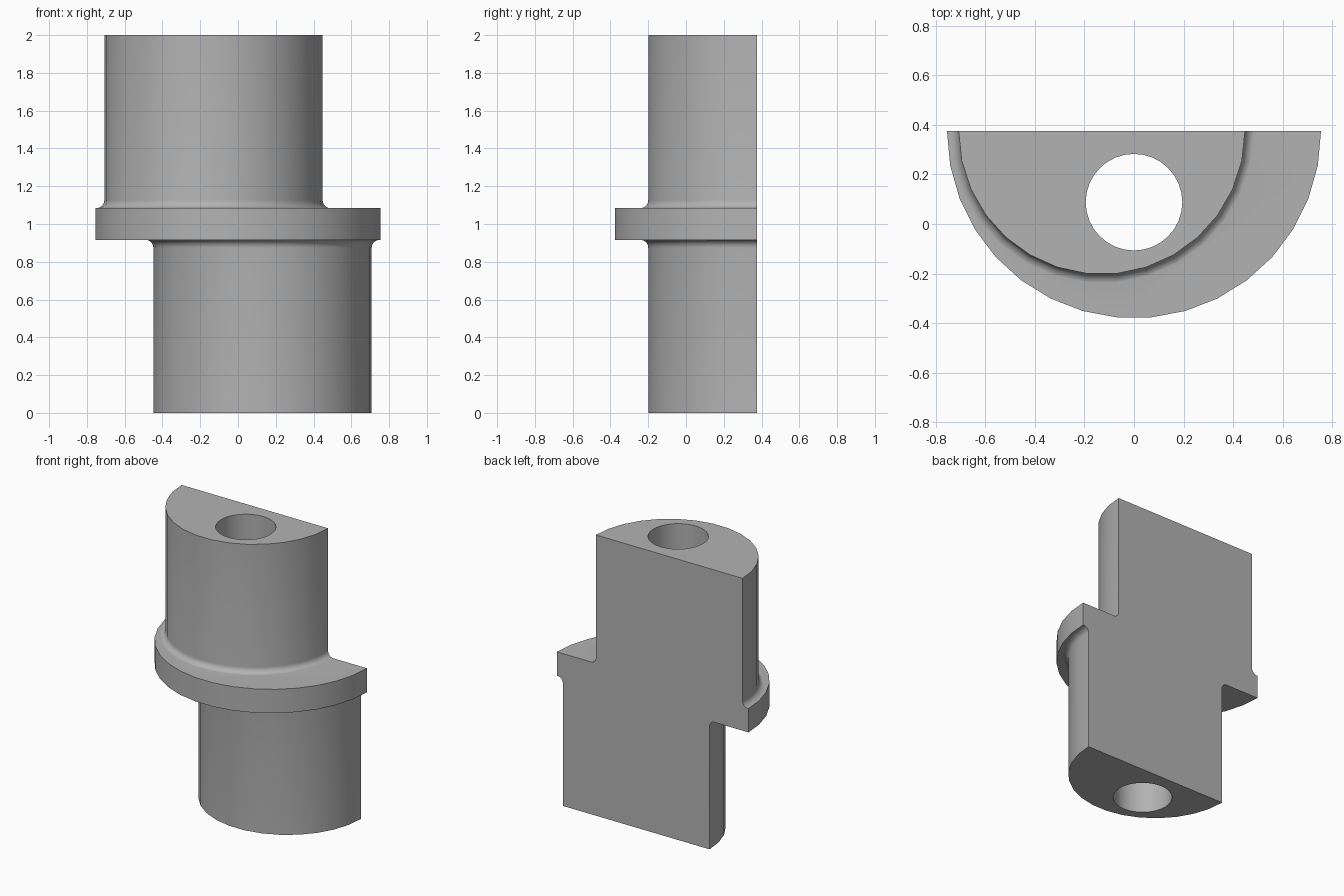
import bpy
import bmesh
from math import pi, sin, cos

if "Cube" in bpy.data.objects:
    bpy.data.objects.remove(bpy.data.objects["Cube"])

BACK = 0.375            # plane of the flat back, through every turned axis
MID = 1.0               # height of the flange centre
HALF_FLANGE = 0.085
SHAFT_R, FILLET, OFFSET = 0.578, 0.042, 0.13

grey = bpy.data.materials.new("plain grey")
grey.use_nodes = True
colour = (0.45, 0.45, 0.45, 1)
grey.diffuse_color = colour
grey.node_tree.nodes["Principled BSDF"].inputs["Base Color"].default_value = colour


def turned(name, profile, x, y, sides):
    """Closed solid turned from (radius, z) points about a vertical axis."""
    bm = bmesh.new()
    rings = [[bm.verts.new((x + r * cos(2 * pi * i / sides),
                            y + r * sin(2 * pi * i / sides), z))
              for i in range(sides)] for r, z in profile]
    for a, b in zip(rings, rings[1:]):
        for i in range(sides):
            j = (i + 1) % sides
            bm.faces.new((a[i], a[j], b[j], b[i]))
    bm.faces.new(rings[0])
    bm.faces.new(rings[-1])
    bmesh.ops.recalc_face_normals(bm, faces=bm.faces)
    mesh = bpy.data.meshes.new(name)
    bm.to_mesh(mesh)
    bm.free()
    mesh.materials.append(grey)
    obj = bpy.data.objects.new(name, mesh)
    bpy.context.collection.objects.link(obj)
    return obj


def shaft(name, side, x):
    """Shaft with a fillet at the flange; side is 1 above and -1 below."""
    root = HALF_FLANGE - 0.001
    profile = [(SHAFT_R - 0.05, -0.01), (SHAFT_R, root - 0.02)]
    steps = 6
    for i in range(steps + 1):
        a = pi / 2 * i / steps
        profile.append((SHAFT_R + FILLET * (1 - sin(a)),
                        root + FILLET * (1 - cos(a))))
    profile.append((SHAFT_R, 1.0))
    return turned(name, [(r, MID + side * h) for r, h in profile], x, BACK, 30)


# Flange, the two offset shafts and the bore
body = turned("stepped_half_bushing",
              [(0.755, MID - HALF_FLANGE), (0.755, MID + HALF_FLANGE)], 0, BACK, 34)
upper = shaft("upper_shaft", 1, -OFFSET)
lower = shaft("lower_shaft", -1, OFFSET)
bore = turned("bore_cutter", [(0.195, -0.2), (0.195, 2.2)], 0, 0.088, 32)

bpy.ops.object.select_all(action='DESELECT')
bpy.context.view_layer.objects.active = body
body.select_set(True)
for part, mode in ((upper, 'UNION'), (lower, 'UNION'), (bore, 'DIFFERENCE')):
    part.hide_render = True
    mod = body.modifiers.new(part.name, 'BOOLEAN')
    mod.object, mod.operation, mod.solver = part, mode, 'EXACT'
    bpy.ops.object.modifier_apply(modifier=mod.name)
    bpy.data.objects.remove(part)

# Slice off the rear half and close the flat back
bm = bmesh.new()
bm.from_mesh(body.data)
bmesh.ops.bisect_plane(bm, geom=bm.verts[:] + bm.edges[:] + bm.faces[:], dist=0.0001,
                       plane_co=(0, BACK, 0), plane_no=(0, 1, 0), clear_outer=True)
rim = [e for e in bm.edges if e.is_boundary]
bmesh.ops.edgeloop_fill(bm, edges=rim)
bmesh.ops.recalc_face_normals(bm, faces=bm.faces)
bm.to_mesh(body.data)
bm.free()
for poly in body.data.polygons:
    poly.material_index = 0

bpy.ops.object.shade_smooth_by_angle(angle=pi / 6)
